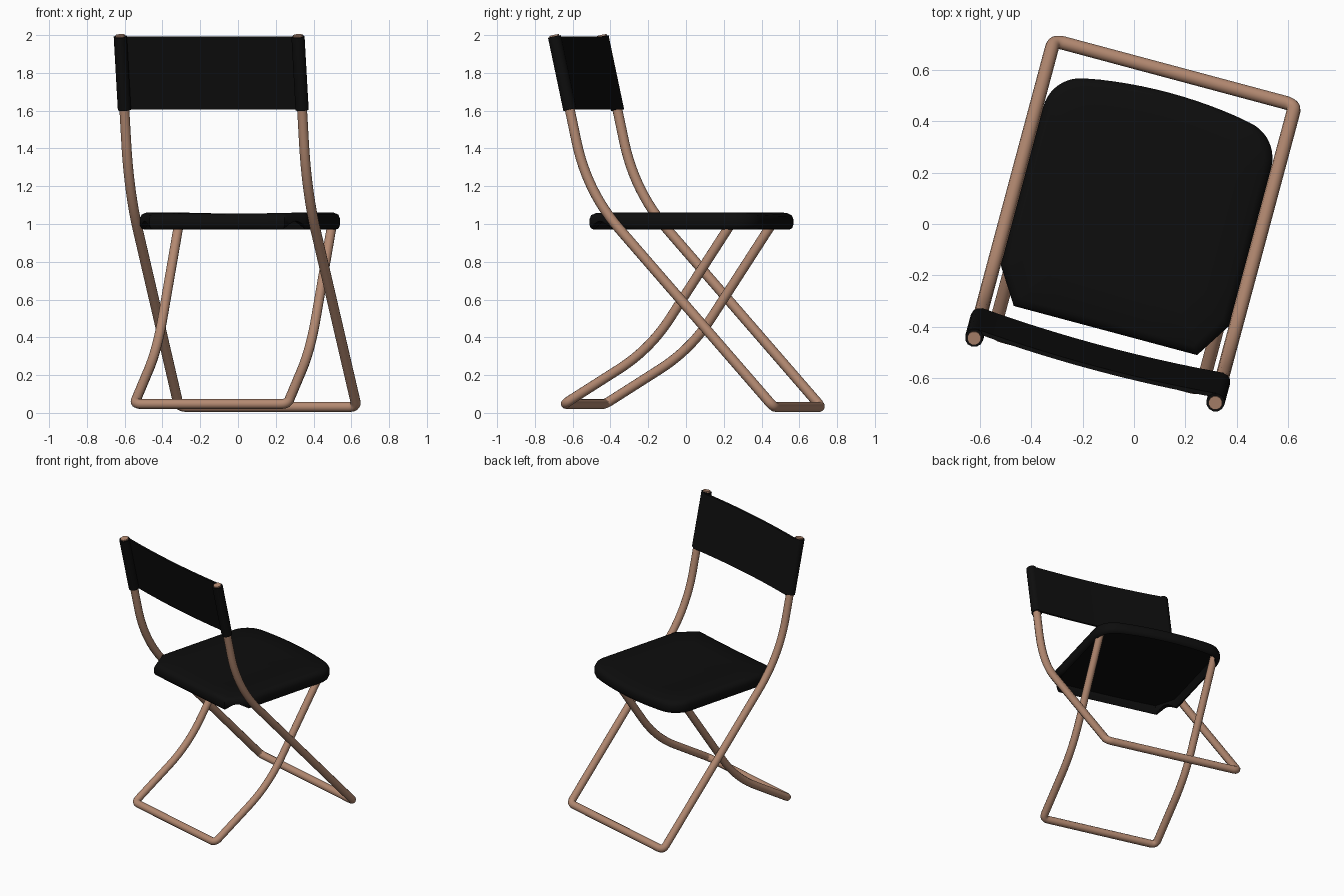
import bpy, bmesh, math
from mathutils import Vector

if "Cube" in bpy.data.objects:
    bpy.data.objects.remove(bpy.data.objects["Cube"])

TURN = math.radians(-15)   # whole chair stands turned about z


def material(name, col):
    m = bpy.data.materials.new(name)
    m.diffuse_color = (*col, 1)
    m.use_nodes = True
    m.node_tree.nodes["Principled BSDF"].inputs["Base Color"].default_value = m.diffuse_color
    return m


BRONZE = material("bronze_metal", (0.45, 0.25, 0.165))
BLACK = material("black_fabric", (0.004, 0.004, 0.004))


def finish(ob, mat, angle=40):
    ob.data.materials.clear()
    ob.data.materials.append(mat)
    ob.rotation_euler.z = TURN
    bpy.ops.object.select_all(action='DESELECT')
    ob.select_set(True)
    bpy.context.view_layer.objects.active = ob
    bpy.ops.object.shade_smooth_by_angle(angle=math.radians(angle))
    return ob


def fillet(ctrl):
    """Round a polyline; ctrl = [(point, tangent length)]."""
    out = []
    for i, (p, t) in enumerate(ctrl):
        p = Vector(p)
        if t == 0:
            out.append(p)
            continue
        a = p + (Vector(ctrl[i - 1][0]) - p).normalized() * t
        b = p + (Vector(ctrl[i + 1][0]) - p).normalized() * t
        n = 12
        for k in range(n + 1):
            s = k / n
            out.append(a * (1 - s) ** 2 + p * 2 * s * (1 - s) + b * s * s)
    return out


def tube(name, pts, r, mat):
    cu = bpy.data.curves.new(name, 'CURVE')
    cu.dimensions = '3D'
    cu.bevel_depth = r
    cu.bevel_resolution = 4
    cu.use_fill_caps = True
    sp = cu.splines.new('POLY')
    sp.points.add(len(pts) - 1)
    for q, p in zip(sp.points, pts):
        q.co = (*p, 1)
    ob = bpy.data.objects.new(name, cu)
    bpy.context.collection.objects.link(ob)
    bpy.ops.object.select_all(action='DESELECT')
    ob.select_set(True)
    bpy.context.view_layer.objects.active = ob
    bpy.ops.object.convert(target='MESH')
    return finish(bpy.context.object, mat)


def frame(name, w, side, r):
    """U-shaped frame: side profile (depth, height, rounding) mirrored across."""
    left = [((-w, v, z), t) for v, z, t in side]
    right = [((w, v, z), t) for v, z, t in reversed(side)]
    return tube(name, fillet(left + right), r, BRONZE)


# tubular frames
frame("back_frame", 0.487, [(-0.592, 2.0, 0), (-0.412, 1.171, 0.27), (0.61, 0.032, 0.04)], 0.027)
frame("leg_frame", 0.42, [(0.375, 1.025, 0), (-0.085, 0.336, 0.2), (-0.555, 0.047, 0.04)], 0.026)


# seat outline, right half from front centre to rear centre: (u, v, notch amount)
half = [(0.33 * k / 6, 0.53 - 0.03 * (k / 6) ** 2, 0) for k in range(6)]
for k in range(11):
    a = math.radians(80 - 80 * k / 10)
    half.append((0.31 + 0.15 * math.cos(a), 0.35 + 0.15 * math.sin(a), 0))
half += [(0.46, 0.2, 0), (0.46, 0.0, 0), (0.46, -0.15, 0)]
for k in range(9):
    t = k / 8
    half.append((0.46 - 0.09 * t, -0.29 - 0.14 * t, math.sin(math.pi * t)))
half += [(0.2, -0.43, 0), (0, -0.43, 0)]
outline = half + [(-u, v, n) for u, v, n in reversed(half[1:-1])]

# seat pan: rings from the underside centre, round the rolled rim, to the top
profile = [(0.3, 1.03), (0.035, 1.03), (0.027, 0.985), (0.02, 0.97), (0.006, 0.977),
           (0, 0.995), (0, 1.03), (0.008, 1.05), (0.03, 1.062), (0.15, 1.062), (0.3, 1.062)]
bm = bmesh.new()


def dish(u):
    return -0.008 * (1 - (u / 0.46) ** 2)


rings = []
for inset, z in profile:
    s = 1 - inset / 0.46
    ring = []
    for u, v, n in outline:
        h = max(z, 0.97 + 0.045 * n) if z < 1.02 else z
        ring.append(bm.verts.new((u * s, 0.05 + (v - 0.05) * s, h + dish(u * s) * (z > 1.0))))
    rings.append(ring)
N = len(outline)
for a, b in zip(rings, rings[1:]):
    for i in range(N):
        j = (i + 1) % N
        bm.faces.new((a[i], a[j], b[j], b[i]))
for ring, z in ((rings[0], 1.03), (rings[-1], 1.062)):
    c = bm.verts.new((0, 0.05, z + dish(0)))
    for i in range(N):
        bm.faces.new((ring[i], ring[(i + 1) % N], c))
bmesh.ops.recalc_face_normals(bm, faces=bm.faces)
me = bpy.data.meshes.new("seat")
bm.to_mesh(me)
bm.free()
seat = bpy.data.objects.new("seat", me)
bpy.context.collection.objects.link(seat)
finish(seat, BLACK, 50)


# backrest: sleeves round the uprights and a thin, slightly bowed panel
def upright(z):
    return -0.505 - 0.2175 * (z - 1.6)


LOW, HIGH = 1.605, 1.992
for side, s in (("left", -1), ("right", 1)):
    tube("backrest_sleeve_" + side,
         [(s * 0.487, upright(z), z) for z in (LOW, HIGH)], 0.036, BLACK)

bm = bmesh.new()
M = 16
sections = []
for k in range(M + 1):
    u = -0.487 + 0.974 * k / M
    bow = 0.02 * (1 - (u / 0.487) ** 2)
    sec = []
    for z, off in ((LOW, 0.036), (HIGH, 0.036), (HIGH, 0.02), (LOW, 0.02)):
        sec.append(bm.verts.new((u, upright(z) + off - bow, z)))
    sections.append(sec)
for a, b in zip(sections, sections[1:]):
    for i in range(4):
        j = (i + 1) % 4
        bm.faces.new((a[i], a[j], b[j], b[i]))
bm.faces.new(sections[0])
bm.faces.new(sections[-1])
bmesh.ops.recalc_face_normals(bm, faces=bm.faces)
me = bpy.data.meshes.new("backrest_panel")
bm.to_mesh(me)
bm.free()
panel = bpy.data.objects.new("backrest_panel", me)
bpy.context.collection.objects.link(panel)
finish(panel, BLACK)
